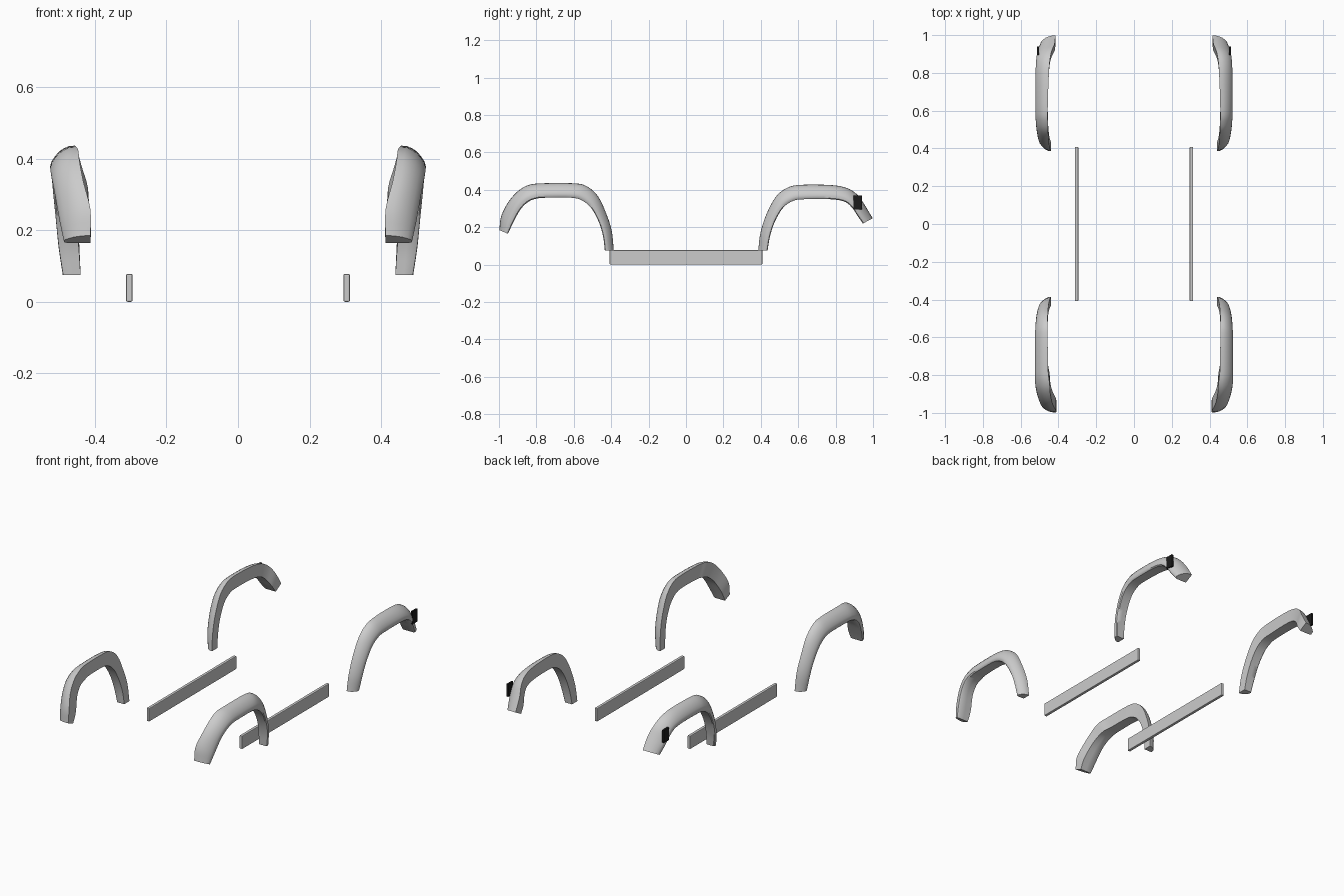
import bpy, bmesh
from mathutils import Vector

if "Cube" in bpy.data.objects:
    bpy.data.objects.remove(bpy.data.objects["Cube"])

# D-shaped section: u = inner to outer side, v = outer to inner arch contour
SECTION = [(0, 0), (.25, .02), (.45, .1), (.65, .22), (.82, .4), (.95, .58),
           (1, .75), (.98, .93), (.9, 1), (.45, 1), (0, 1)]

# Stations: outer contour y, z; inner contour y, z; inner x, outer x
FRONT = [(-.998, .185, -.952, .165, .412, .487), (-.988, .26, -.925, .222, .413, .500),
         (-.95, .335, -.885, .295, .432, .513), (-.90, .392, -.84, .338, .443, .522),
         (-.845, .425, -.79, .355, .447, .525), (-.77, .435, -.74, .358, .455, .525),
         (-.60, .435, -.615, .358, .457, .525), (-.53, .419, -.555, .343, .458, .522),
         (-.47, .365, -.505, .30, .456, .518), (-.425, .27, -.465, .225, .452, .510),
         (-.397, .18, -.443, .15, .445, .502), (-.386, .075, -.434, .075, .440, .490)]
REAR = [(.386, .075, .436, .075, .440, .490), (.398, .17, .449, .15, .445, .502),
        (.43, .27, .475, .23, .450, .510), (.478, .36, .52, .305, .454, .517),
        (.53, .405, .575, .342, .456, .521), (.60, .426, .635, .35, .457, .522),
        (.77, .426, .77, .35, .452, .522), (.86, .41, .845, .338, .446, .519),
        (.915, .375, .885, .308, .436, .515), (.955, .32, .918, .26, .420, .506),
        (.998, .248, .946, .22, .416, .494)]


def link(name, bm):
    bmesh.ops.recalc_face_normals(bm, faces=bm.faces)
    mesh = bpy.data.meshes.new(name)
    bm.to_mesh(mesh)
    bm.free()
    obj = bpy.data.objects.new(name, mesh)
    bpy.context.collection.objects.link(obj)
    return obj


def refine(rows, steps=4):
    """Catmull-Rom interpolation between stations."""
    pts = [Vector(r) for r in rows]
    pts = [2 * pts[0] - pts[1]] + pts + [2 * pts[-1] - pts[-2]]
    out = []
    for a, b, c, d in zip(pts, pts[1:], pts[2:], pts[3:]):
        for i in range(steps):
            t = i / steps
            out.append(.5 * (2 * b + (c - a) * t + (2 * a - 5 * b + 4 * c - d) * t ** 2
                             + (3 * b - a - 3 * c + d) * t ** 3))
    return out + [pts[-2]]


def flare(name, rows, side):
    bm = bmesh.new()
    rings = []
    for yo, zo, yi, zi, xi, xo in refine(rows):
        rings.append([bm.verts.new((side * (xi + (xo - xi) * u), yo + (yi - yo) * v,
                                    zo + (zi - zo) * v)) for u, v in SECTION])
    n = len(SECTION)
    for a, b in zip(rings, rings[1:]):
        for i in range(n):
            j = (i + 1) % n
            bm.faces.new((a[i], a[j], b[j], b[i]))
    bm.faces.new(rings[0])
    bm.faces.new(rings[-1])
    obj = link(name, bm)
    bpy.ops.object.select_all(action='DESELECT')
    obj.select_set(True)
    bpy.context.view_layer.objects.active = obj
    bpy.ops.object.shade_smooth_by_angle(angle=.7)


def box(name, center, size, bevel=0, material=None):
    bm = bmesh.new()
    bmesh.ops.create_cube(bm, size=1)
    for v in bm.verts:
        v.co = Vector(center) + Vector(s * c for s, c in zip(size, v.co))
    if bevel:
        bmesh.ops.bevel(bm, geom=bm.edges[:], offset=bevel, segments=2,
                        profile=.5, affect='EDGES')
    obj = link(name, bm)
    if material:
        obj.data.materials.append(material)


black = bpy.data.materials.new("black")
black.diffuse_color = (.01, .01, .01, 1)
black.use_nodes = True
black.node_tree.nodes["Principled BSDF"].inputs["Base Color"].default_value = black.diffuse_color

for side, label in ((1, "right"), (-1, "left")):
    # wheel arch flares
    flare("front_flare_" + label, FRONT, side)
    flare("rear_flare_" + label, REAR, side)
    # side rails
    box("side_rail_" + label, (side * .304, 0, .039), (.018, .816, .078), .004)
    # side marker panels on the rear flares
    box("rear_marker_" + label, (side * .509, .918, .332), (.011, .046, .075), 0, black)
